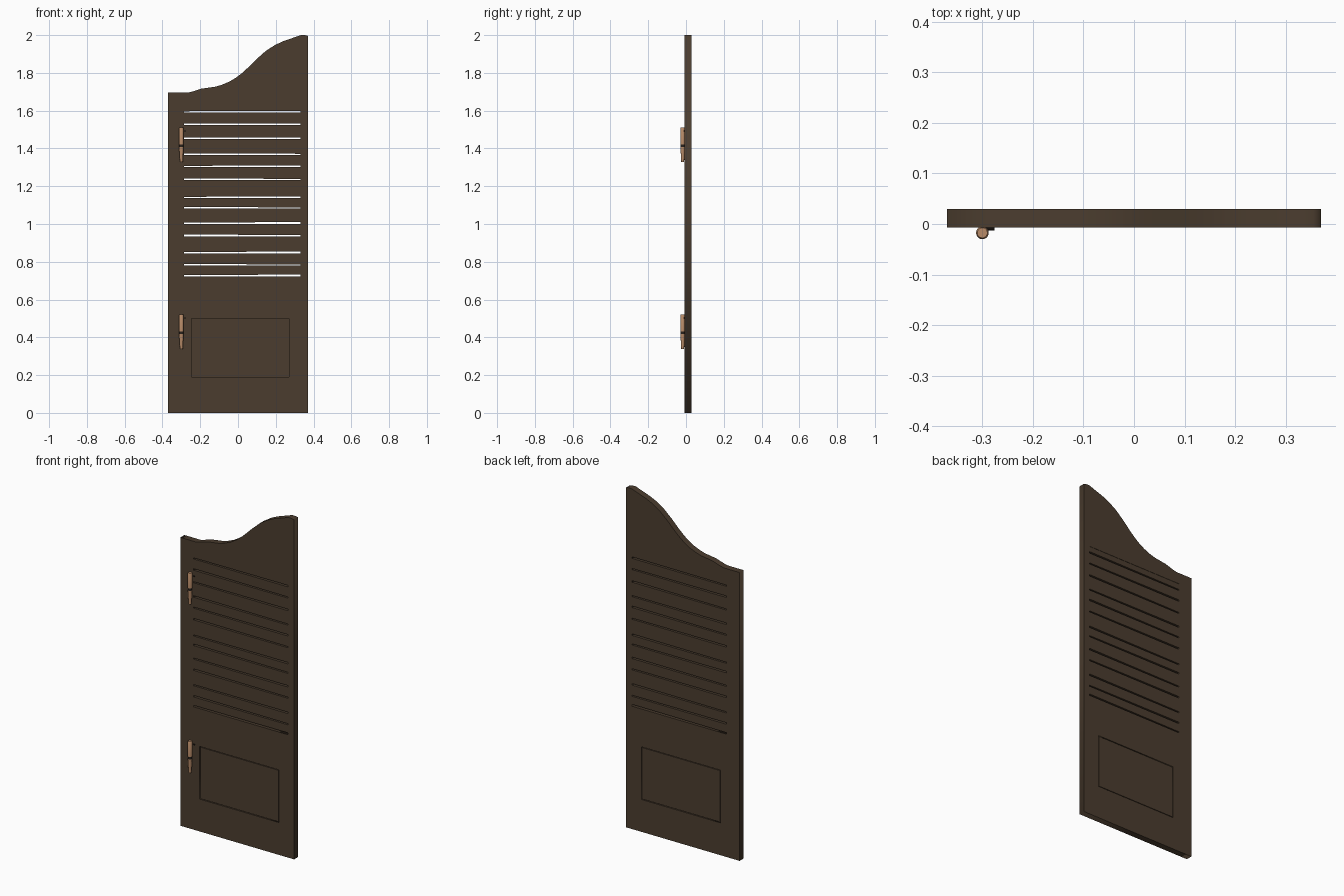
import bpy, bmesh, math
from mathutils import Matrix, Vector

if "Cube" in bpy.data.objects:
    bpy.data.objects.remove(bpy.data.objects["Cube"])


def material(name, rgb):
    m = bpy.data.materials.new(name)
    m.diffuse_color = (*rgb, 1)
    m.use_nodes = True
    m.node_tree.nodes["Principled BSDF"].inputs["Base Color"].default_value = m.diffuse_color
    return m


WOOD = material("dark_wood", (0.070, 0.046, 0.028))
COPPER = material("copper", (0.48, 0.26, 0.14))
IRON = material("dark_iron", (0.022, 0.016, 0.012))

Y0, Y1 = -0.007, 0.03            # door front and back
YM, YH = (Y0 + Y1) / 2, (Y1 - Y0) / 2


def add(name, mesh, mat):
    ob = bpy.data.objects.new(name, mesh)
    bpy.context.collection.objects.link(ob)
    ob.data.materials.clear()
    ob.data.materials.append(mat)
    return ob


def from_bm(name, bm, mat):
    bmesh.ops.recalc_face_normals(bm, faces=bm.faces)
    me = bpy.data.meshes.new(name)
    bm.to_mesh(me)
    bm.free()
    return add(name, me, mat)


def rect(x0, x1, z0, z1):
    return [(x0, z0), (x1, z0), (x1, z1), (x0, z1)]


def slab(name, pts, half, mat):
    """Extrude a front-view outline to +-half about the door's mid plane."""
    bm = bmesh.new()
    f = bm.faces.new([bm.verts.new((x, YM - half, z)) for x, z in pts])
    ext = bmesh.ops.extrude_face_region(bm, geom=[f])["geom"]
    vs = [v for v in ext if isinstance(v, bmesh.types.BMVert)]
    bmesh.ops.translate(bm, verts=vs, vec=(0, 2 * half, 0))
    return from_bm(name, bm, mat)


def lathe(name, x, y, rings, mat, sides=20):
    """Closed round part on a vertical axis from (radius, z) rings."""
    bm = bmesh.new()
    loops = [[bm.verts.new((x + r * math.cos(a), y + r * math.sin(a), z))
              for a in (2 * math.pi * i / sides for i in range(sides))]
             for r, z in rings]
    for a, b in zip(loops, loops[1:]):
        for i in range(sides):
            j = (i + 1) % sides
            bm.faces.new((a[i], a[j], b[j], b[i]))
    bm.faces.new(loops[0])
    bm.faces.new(loops[-1])
    ob = from_bm(name, bm, mat)
    bpy.context.view_layer.objects.active = ob
    ob.select_set(True)
    bpy.ops.object.shade_smooth_by_angle(angle=math.radians(40))
    ob.select_set(False)
    return ob


# Door frame: swooping outline with louvre opening and lower panel opening
top = [(0.37, 1.996), (0.355, 2.0), (0.332, 2.0), (0.275, 1.98), (0.235, 1.966),
       (0.195, 1.947), (0.148, 1.917), (0.095, 1.87), (0.053, 1.828),
       (0.02, 1.798), (-0.01, 1.775), (-0.045, 1.754), (-0.085, 1.737),
       (-0.12, 1.727), (-0.155, 1.722), (-0.195, 1.716), (-0.235, 1.703),
       (-0.265, 1.695), (-0.37, 1.695)]
LX0, LX1, LZ0, LZ1 = -0.285, 0.33, 0.722, 1.63
PX0, PX1, PZ0, PZ1 = -0.245, 0.27, 0.19, 0.5
cu = bpy.data.curves.new("frame_outline", 'CURVE')
cu.dimensions, cu.fill_mode, cu.extrude = '2D', 'BOTH', YH
for pts in ([(-0.37, 0), (0.37, 0)] + top,
            rect(LX0, LX1, LZ0, LZ1), rect(PX0, PX1, PZ0, PZ1)):
    s = cu.splines.new('POLY')
    s.points.add(len(pts) - 1)
    for p, (x, z) in zip(s.points, pts):
        p.co = (x, z, 0, 1)
    s.use_cyclic_u = True
tmp = bpy.data.objects.new("frame_outline", cu)
bpy.context.collection.objects.link(tmp)
dg = bpy.context.evaluated_depsgraph_get()
mesh = bpy.data.meshes.new_from_object(tmp.evaluated_get(dg))
bpy.data.objects.remove(tmp)
mesh.transform(Matrix.Translation((0, YM, 0)) @ Matrix.Rotation(math.pi / 2, 4, 'X'))
bm = bmesh.new()
bm.from_mesh(mesh)
bmesh.ops.remove_doubles(bm, verts=bm.verts, dist=1e-5)
from_bm("door_frame", bm, WOOD)

# Louvre slats, slightly recessed, with thin slightly uneven gaps
gaps = [1.594, 1.528, 1.454, 1.369, 1.305, 1.236, 1.141,
        1.085, 1.005, 0.939, 0.849, 0.783, 0.727]
upper = (LZ1, LZ1)
for i, g in enumerate(gaps):
    t = 0.0012 * (-1) ** i
    a, b = g + 0.004 - t, g + 0.004 + t
    slab(f"slat_{i + 1}", [(LX0, a), (LX1, b), (LX1, upper[1]), (LX0, upper[0])],
         YH - 0.002, WOOD)
    upper = (g - 0.004, g - 0.004)

# Lower panel: thin core plus flush plate leaving a narrow groove around it
slab("panel_core", rect(PX0, PX1, PZ0, PZ1), YH - 0.008, WOOD)
G = 0.004
slab("lower_panel", rect(PX0 + G, PX1 - G, PZ0 + G, PZ1 - G), YH - 0.001, WOOD)

# Hinges: copper barrel, dark band, tapered lower half and a small pin
HX, HY = -0.3, -0.0175
for label, z in (("upper", 1.33), ("lower", 0.34)):
    lathe(label + "_hinge_barrel", HX, HY,
          [(0.0125, z + 0.092), (0.0125, z + 0.176), (0.010, z + 0.181)], COPPER)
    lathe(label + "_hinge_band", HX, HY,
          [(0.0118, z + 0.078), (0.0118, z + 0.092)], IRON)
    lathe(label + "_hinge_taper", HX, HY,
          [(0.0075, z - 0.003), (0.0095, z + 0.03), (0.0125, z + 0.078)], COPPER)
    bm = bmesh.new()
    bmesh.ops.create_cone(bm, cap_ends=True, segments=10, radius1=0.0035,
                          radius2=0.0035, depth=0.024,
                          matrix=Matrix.Translation((-0.288, -0.0095, z + 0.162))
                          @ Matrix.Rotation(math.pi / 2, 4, 'Y'))
    from_bm(label + "_hinge_pin", bm, IRON)
